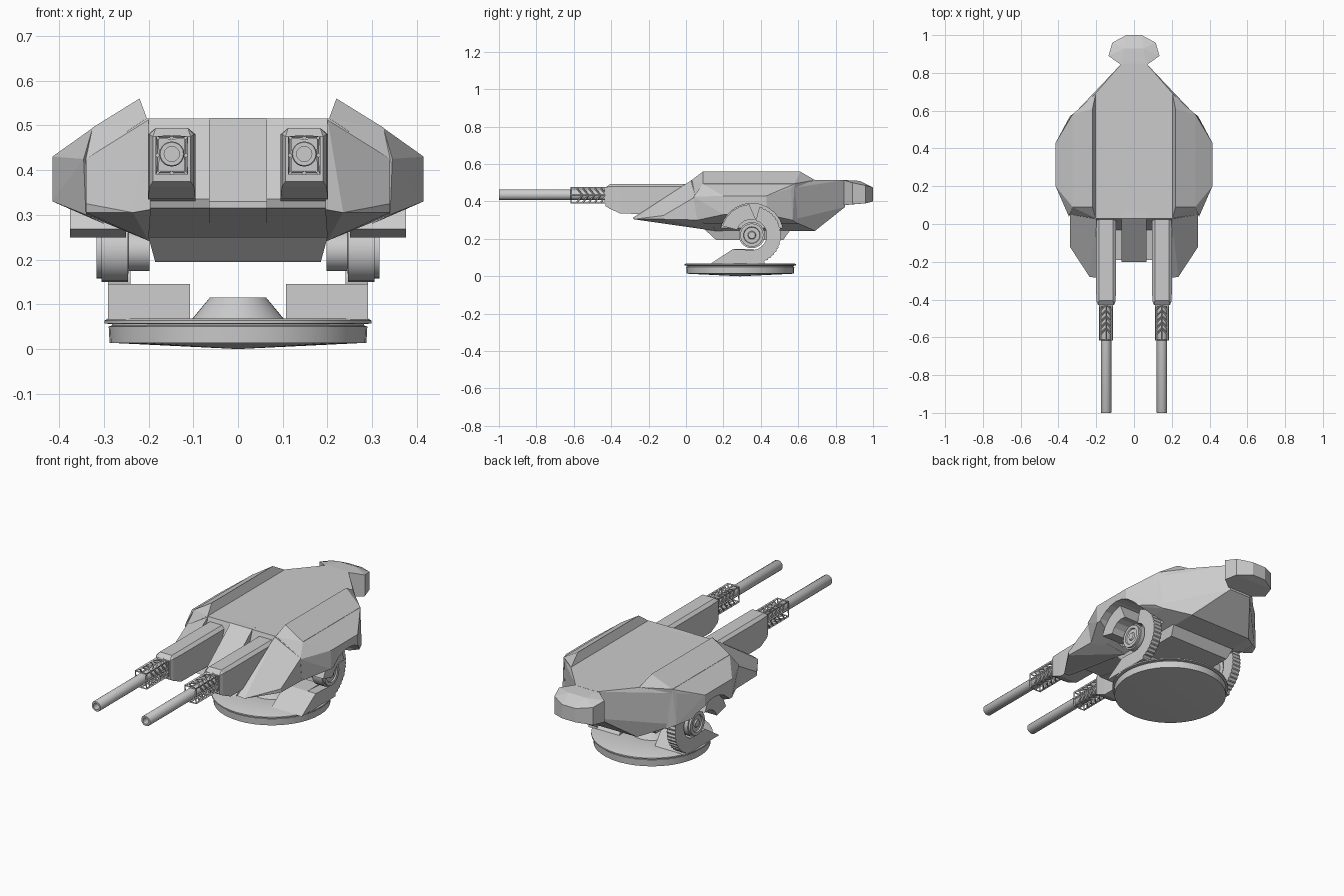
import bpy, bmesh
from math import sin, cos, radians, pi
from mathutils import Matrix

if "Cube" in bpy.data.objects:
    bpy.data.objects.remove(bpy.data.objects["Cube"])

PY, PZ = 0.352, 0.22      # trunnion axis
BY = 0.29                 # base centre


def finish(bm, name, smooth=False):
    bmesh.ops.recalc_face_normals(bm, faces=bm.faces[:])
    me = bpy.data.meshes.new(name)
    bm.to_mesh(me)
    bm.free()
    ob = bpy.data.objects.new(name, me)
    bpy.context.collection.objects.link(ob)
    if smooth:
        bpy.ops.object.select_all(action='DESELECT')
        ob.select_set(True)
        bpy.context.view_layer.objects.active = ob
        bpy.ops.object.shade_smooth_by_angle(angle=radians(35))
    return ob


def hull(name, pts, s=1, both=False):
    """Faceted armour block; both=True adds the mirrored points."""
    pts = [(x * s, y, z) for x, y, z in pts]
    if both:
        pts += [(-x, y, z) for x, y, z in pts]
    bm = bmesh.new()
    vs = [bm.verts.new(p) for p in pts]
    r = bmesh.ops.convex_hull(bm, input=vs)
    junk = [g for g in set(r["geom_interior"] + r["geom_unused"])
            if isinstance(g, bmesh.types.BMVert)]
    bmesh.ops.delete(bm, geom=junk, context='VERTS')
    bmesh.ops.dissolve_limit(bm, angle_limit=radians(2), verts=bm.verts[:], edges=bm.edges[:])
    return finish(bm, name)


def plate(name, prof, x0, x1, s=1):
    """Side profile (y, z) extruded along x."""
    bm = bmesh.new()
    f = bm.faces.new([bm.verts.new((x0 * s, y, z)) for y, z in prof])
    r = bmesh.ops.extrude_face_region(bm, geom=[f])
    for v in r["geom"]:
        if isinstance(v, bmesh.types.BMVert):
            v.co.x = x1 * s
    return finish(bm, name)


def lathe(name, prof, n, mat):
    """Revolve (radius, height) about local z, then place with mat."""
    bm = bmesh.new()
    rings = []
    for r, h in prof:
        if r == 0:
            rings.append([bm.verts.new((0, 0, h))] * n)
        else:
            rings.append([bm.verts.new((r * cos(2 * pi * i / n), r * sin(2 * pi * i / n), h))
                          for i in range(n)])
    for a, b in zip(rings, rings[1:]):
        for i in range(n):
            j = (i + 1) % n
            bm.faces.new(list(dict.fromkeys((a[i], a[j], b[j], b[i]))))
    bm.transform(mat)
    return finish(bm, name, True)


def arc(r, a0, a1, n, tooth=0):
    """Arc about the trunnion axis; tooth adds small gear teeth."""
    out = []
    for i in range(n + 1):
        a, q = radians(a0 + (a1 - a0) * i / n), r + tooth * (i // 2 % 2)
        out.append((PY + q * cos(a), PZ + q * sin(a)))
    return out


# Turntable base with rim, groove and centre cone
lathe("turntable_base", [(0, 0), (0.287, 0.014), (0.289, 0.05), (0.282, 0.053), (0.282, 0.056),
                         (0.298, 0.057), (0.298, 0.064), (0.291, 0.068), (0.102, 0.068),
                         (0.063, 0.115), (0, 0.115)], 40, Matrix.Translation((0, BY, 0)))

# Central hull, belly and rear pod
core = hull("main_hull", [(0.205, 0.03, 0.515), (0.205, 0.69, 0.515), (0.065, 0.85, 0.515),
                          (0.34, 0.05, 0.425), (0.34, 0.56, 0.47), (0.2, -0.04, 0.31),
                          (0.34, 0.08, 0.30), (0.34, 0.56, 0.30), (0.19, 0.16, 0.24),
                          (0.19, 0.69, 0.243), (0.065, 0.85, 0.37)], both=True)
hull("belly_block", [(0.2, 0.1, 0.25), (0.2, 0.56, 0.25), (0.185, 0.16, 0.195),
                     (0.185, 0.52, 0.195)], both=True)
hull("rear_pod", [(0.065, 0.84, 0.515), (0.065, 0.84, 0.38), (0.135, 0.89, 0.50), (0.135, 0.89, 0.385),
                  (0.115, 0.96, 0.485), (0.115, 0.96, 0.39), (0.04, 1.0, 0.475), (0.04, 1.0, 0.40),
                  (0.05, 0.93, 0.51)], both=True)

# Nose between and below the guns
hull("nose_wedge", [(0.065, 0.03, 0.516), (0.065, -0.2, 0.33), (0.065, -0.2, 0.315),
                    (0.065, 0.16, 0.242), (0.065, 0.1, 0.514)], both=True)
hull("nose_floor", [(0.2, -0.19, 0.315), (0.2, 0.0, 0.34), (0.2, 0.16, 0.241)], both=True)

for s, side in ((1, "right"), (-1, "left")):
    # Cheek armour beside each gun
    hull("cheek_" + side, [(0.2, 0.03, 0.514), (0.34, 0.05, 0.425), (0.195, -0.285, 0.312),
                           (0.235, -0.28, 0.305), (0.34, -0.12, 0.325), (0.34, -0.12, 0.305),
                           (0.34, 0.12, 0.30), (0.2, 0.16, 0.242), (0.2, 0.1, 0.51)], s)
    # Raised roof ridge
    hull("roof_ridge_" + side, [(0.203, 0.03, 0.514), (0.203, 0.69, 0.514), (0.22, 0.09, 0.56),
                                (0.22, 0.61, 0.56), (0.325, 0.09, 0.495), (0.325, 0.58, 0.495),
                                (0.34, 0.05, 0.425), (0.34, 0.56, 0.43)], s)
    # Side sponson
    sponson = hull("sponson_" + side, [(0.325, 0.09, 0.494), (0.325, 0.58, 0.494), (0.345, 0.04, 0.425),
                                       (0.34, 0.56, 0.47), (0.415, 0.2, 0.43), (0.415, 0.43, 0.43),
                                       (0.415, 0.2, 0.33), (0.415, 0.43, 0.33), (0.34, 0.06, 0.30),
                                       (0.34, 0.57, 0.30), (0.30, 0.1, 0.28), (0.30, 0.6, 0.28)], s)
    # Round arch cut for the trunnion
    cutter = plate("arch_cutter_" + side, arc(0.17, 0, 345, 23), 0.235, 0.5, s)
    cutter.hide_render = True
    cutter.display_type = 'WIRE'
    for ob in (core, sponson):
        m = ob.modifiers.new("arch", 'BOOLEAN')
        m.operation = 'DIFFERENCE'
        m.object = cutter

    # Toothed hook-shaped yoke and its foot
    hook = [(0.13, 0.066), (0.25, 0.145)] + arc(0.08, -90, 75, 12) + \
        arc(0.153, 75, -65, 70, 0.004) + [(0.42, 0.066)]
    plate("yoke_" + side, hook, 0.24, 0.29, s)
    plate("yoke_foot_" + side, [(0.13, 0.066), (0.25, 0.145), (0.36, 0.145), (0.42, 0.066)],
          0.107, 0.241, s)

    # Trunnion: shaft, drum, stepped cap
    turn = Matrix.Translation((0, PY, PZ)) @ Matrix.Rotation(s * pi / 2, 4, 'Y')
    lathe("trunnion_" + side, [(0, 0.198), (0.045, 0.198), (0.045, 0.245), (0.07, 0.246),
                               (0.07, 0.305), (0.062, 0.305), (0.062, 0.316), (0.045, 0.316),
                               (0.042, 0.309), (0.022, 0.309), (0.018, 0.316), (0, 0.316)], 24, turn)
    # Faceted guard over the front of the trunnion
    plate("trunnion_guard_" + side, arc(0.085, 75, 160, 4) + arc(0.166, 163, 95, 4), 0.25, 0.375, s)

    # Gun housing with chamfered edges
    gx = 0.148 * s
    cx = [(dx, y, z) for y, w, zs in ((-0.43, 0.042, (0.375, 0.475)), (-0.41, 0.05, (0.362, 0.48)),
                                      (-0.35, 0.053, (0.335, 0.48)), (0.05, 0.053, (0.33, 0.48)))
          for dx in (-w, w) for z in zs]
    cx += [(dx, y, 0.494) for y in (-0.405, 0.05) for dx in (-0.036, 0.036)]
    hull("gun_housing_" + side, [(gx + x, y, z) for x, y, z in cx])
    hull("housing_collar_" + side, [(gx + dx, y, z) for dx in (-0.036, 0.036)
                                    for y in (-0.437, -0.40) for z in (0.39, 0.475)])

    # Hollow barrel
    aim = Matrix.Translation((gx, 0, 0.436)) @ Matrix.Rotation(pi / 2, 4, 'X')
    lathe("barrel_" + side, [(0, 0.40), (0.028, 0.40), (0.028, 0.997), (0.026, 1.0), (0.017, 1.0),
                             (0.017, 0.9), (0, 0.9)], 20, aim)

    # Lattice shroud: box rings with swept mid points, turned into chevron struts
    bm = bmesh.new()
    w, h, n = 0.032, 0.040, 6
    rect = [(-w, -h), (0, -h), (w, -h), (w, 0), (w, h), (0, h), (-w, h), (-w, 0)]
    rings = []
    for k in range(n + 1):
        y = -0.425 - 0.192 * k / n
        sweep = 0.032 if 0 < k < n else 0
        rings.append([bm.verts.new((gx + a, y + sweep * (i % 2), 0.433 + b))
                      for i, (a, b) in enumerate(rect)])
    for k, (a, b) in enumerate(zip(rings, rings[1:])):
        for i in range(8):
            j = (i + 1) % 8
            loop = [a[i], a[j], b[j], b[i]]
            if k == 0:      # first swept mid point meets the end ring
                loop = [a[i], a[j], b[i]]
                (b[j] if j % 2 else b[i]).co.y += 0
                loop = [a[i], a[j], b[j], b[i]]
            bm.faces.new(loop)
    bmesh.ops.remove_doubles(bm, verts=bm.verts[:], dist=0.0005)
    shroud = finish(bm, "lattice_shroud_" + side)
    m = shroud.modifiers.new("struts", 'WIREFRAME')
    m.thickness = 0.009
